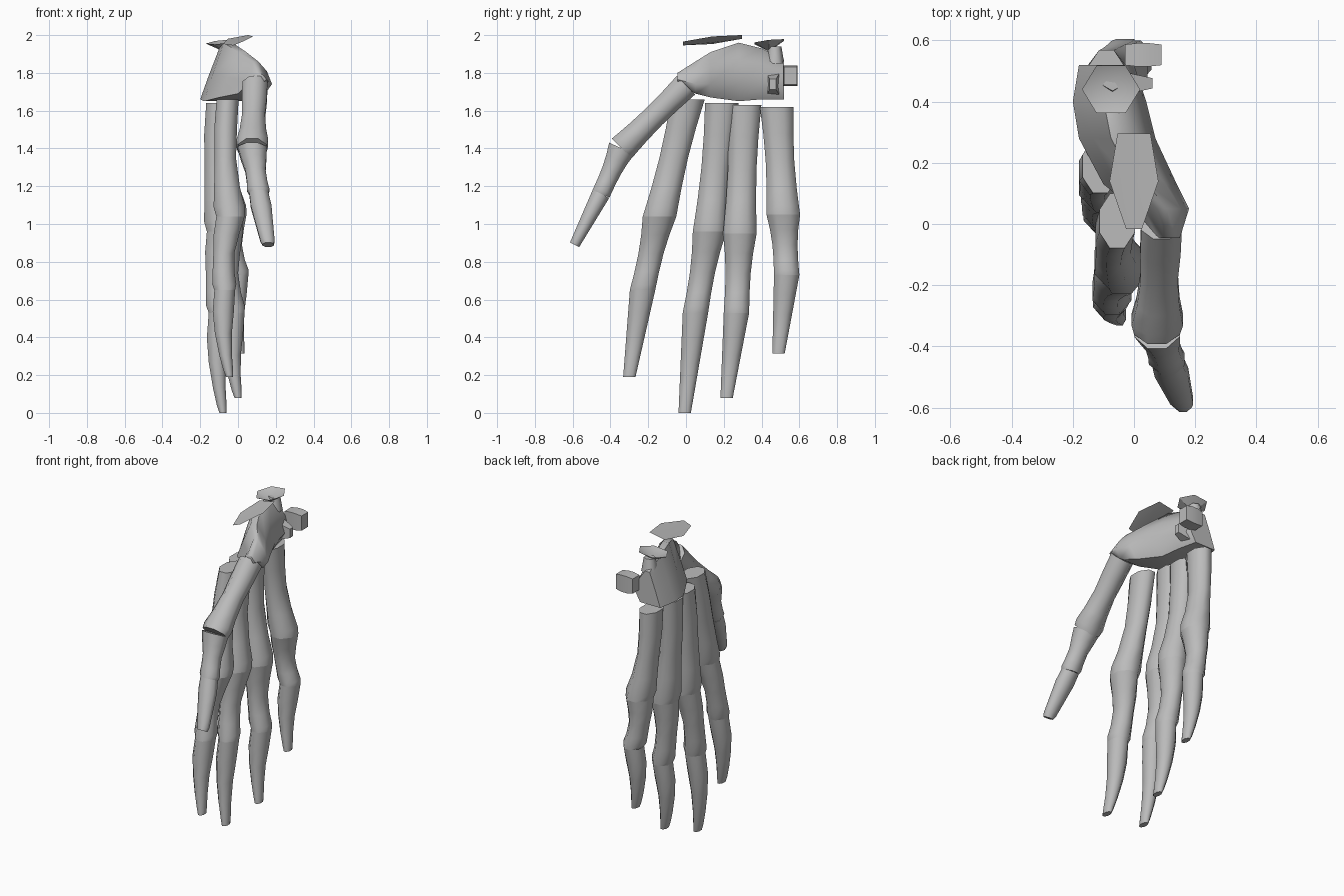
import bpy, bmesh, math
from mathutils import Vector

cube = bpy.data.objects.get("Cube")
if cube:
    bpy.data.objects.remove(cube, do_unlink=True)

grey = (0.5, 0.5, 0.5, 1)
bone = bpy.data.materials.new("bone_grey")
bone.use_nodes = True
bone.diffuse_color = grey
bone.node_tree.nodes["Principled BSDF"].inputs["Base Color"].default_value = grey


def finish(name, bm, angle=60):
    bmesh.ops.recalc_face_normals(bm, faces=bm.faces)
    mesh = bpy.data.meshes.new(name)
    bm.to_mesh(mesh)
    bm.free()
    mesh.materials.append(bone)
    obj = bpy.data.objects.new(name, mesh)
    bpy.context.collection.objects.link(obj)
    bpy.ops.object.select_all(action='DESELECT')
    obj.select_set(True)
    bpy.context.view_layer.objects.active = obj
    bpy.ops.object.shade_smooth_by_angle(angle=math.radians(angle))


def loft(name, rings):
    """Skin a list of point rings and close both ends."""
    bm = bmesh.new()
    loops = [[bm.verts.new(p) for p in ring] for ring in rings]
    count = len(loops[0])
    for a, b in zip(loops, loops[1:]):
        for i in range(count):
            j = (i + 1) % count
            bm.faces.new((a[i], a[j], b[j], b[i]))
    bm.faces.new(loops[0])
    bm.faces.new(loops[-1])
    finish(name, bm)


def circle(sides, turn=0.5):
    """Cosine and sine pairs around a polygon."""
    angles = [math.tau * (i + turn) / sides for i in range(sides)]
    return [(math.cos(a), math.sin(a)) for a in angles]


def mix(a, b, t):
    return a + (b - a) * t


def long_bone(name, start, end, widths, depths, waist, bow):
    """A shaft between two joints, slimmer and bowed to the back in the middle."""
    start, end = Vector(start), Vector(end)
    along = (end - start).normalized()
    # Rings lie level on upright bones and square to slanted ones
    across = Vector((0, -along.z, along.y)) if abs(along.y) > 0.4 else Vector((0, 1, 0))
    rings = []
    for t in (0, 0.25, 0.5, 0.75, 0.92, 1):
        swell = math.sin(math.pi * t)
        lip = 0.9 if t in (0, 1) else 1.1
        w = mix(*widths, t) * (1 - waist * swell) * 1.07
        d = mix(*depths, t) * (1 - 2 * waist * swell) * lip
        centre = start.lerp(end, t) - Vector((bow * swell, 0, 0))
        rings.append([centre + across * w * c + Vector((d * s, 0, 0))
                      for c, s in circle(8)])
    loft(name, rings)


def finger(name, joints, widths, depths, bow):
    """Three bones strung between four joints."""
    for k, part in enumerate(("metacarpal", "proximal", "distal")):
        waist = 0 if part == "distal" else 0.15
        long_bone(name + "_" + part, joints[k], joints[k + 1],
                  widths[k:k + 2], depths[k:k + 2], waist, bow)


# Thumb, then the four fingers: joints from the wrist to the tip
finger("thumb", [(0.09, 0, 1.735), (0.075, -0.34, 1.4), (0.11, -0.45, 1.16), (0.16, -0.59, 0.89)],
       (0.07, 0.075, 0.05, 0.028), (0.08, 0.09, 0.06, 0.035), 0)
fingers = {
    "index": [(-0.055, 0.01, 1.66), (-0.04, -0.14, 1.04), (-0.07, -0.23, 0.65), (-0.045, -0.3, 0.19)],
    "middle": [(-0.11, 0.19, 1.64), (-0.09, 0.125, 0.96), (-0.1, 0.05, 0.53), (-0.08, -0.007, 0)],
    "ring": [(-0.11, 0.31, 1.63), (-0.05, 0.285, 0.95), (-0.02, 0.267, 0.53), (0, 0.215, 0.08)],
    "little": [(-0.09, 0.48, 1.62), (-0.03, 0.515, 1.05), (0, 0.533, 0.73), (0.015, 0.49, 0.315)],
}
for name, joints in fingers.items():
    finger(name, joints, (0.09, 0.09, 0.068, 0.033), (0.07, 0.09, 0.066, 0.022), 0.02)

# Wrist block: y, left x, right x, bottom, top, with a narrower leaning top
section = [(0, 0), (0.8, 0), (1, 0.3), (0.85, 0.7), (0.6, 1), (0.42, 1), (0.18, 0.45)]
rings = []
for y, left, right, low, high in [(-0.045, 0.06, 0.15, 1.75, 1.8), (0.05, 0, 0.18, 1.69, 1.86),
                                  (0.13, -0.1, 0.14, 1.67, 1.91), (0.28, -0.18, 0.07, 1.65, 1.96),
                                  (0.4, -0.2, 0.04, 1.66, 1.93), (0.52, -0.18, 0, 1.66, 1.87)]:
    rings.append([(mix(left, right, u), y, mix(low, high, v)) for u, v in section])
loft("wrist_bones", rings)


def stub(name, centre, reach, size_y, size_z, scales):
    """A short four-sided bone pointing to the palm side."""
    x, y, z = centre
    loft(name, [[(x + reach * k / (len(scales) - 1), y + size_y * s * c, z + size_z * s * n)
                 for c, n in circle(4)] for k, s in enumerate(scales)])


# Hook and pea bones on the palm side
stub("hook_bone", (-0.06, 0.46, 1.74), 0.12, 0.06, 0.1, (1, 0.7, 0.4))
stub("pea_bone", (-0.03, 0.553, 1.785), 0.12, 0.054, 0.076, (0.88, 1, 1, 0.88))


def cup(name, x, y, z, size_x, size_y, taper, tilt, depth):
    """A thin hollow disc, narrower to the front and tilted up to the palm side."""
    bm = bmesh.new()
    rim = [bm.verts.new((x + size_x * c * (1 + taper * s), y + size_y * s, z + tilt * (c + s)))
           for c, s in circle(6, 0)]
    for drop in (0, 0.012):
        middle = bm.verts.new((x, y, z - depth - drop))
        for a, b in zip(rim, rim[1:] + rim[:1]):
            bm.faces.new((a, b, middle))
    finish(name, bm, 30)


# Cupped ends of the two forearm bones, and a stem below the smaller one
cup("radius_end", 0, 0.14, 1.973, 0.08, 0.18, 0.4, 0.02, 0)
cup("ulna_end", -0.075, 0.44, 1.965, 0.095, 0.09, 0, 0.01, 0.04)
loft("ulna_stem", [[(-0.07 + r * c, 0.47 + r * s, z) for c, s in circle(6)]
                   for z, r in [(1.94, 0.035), (1.85, 0.05)]])
